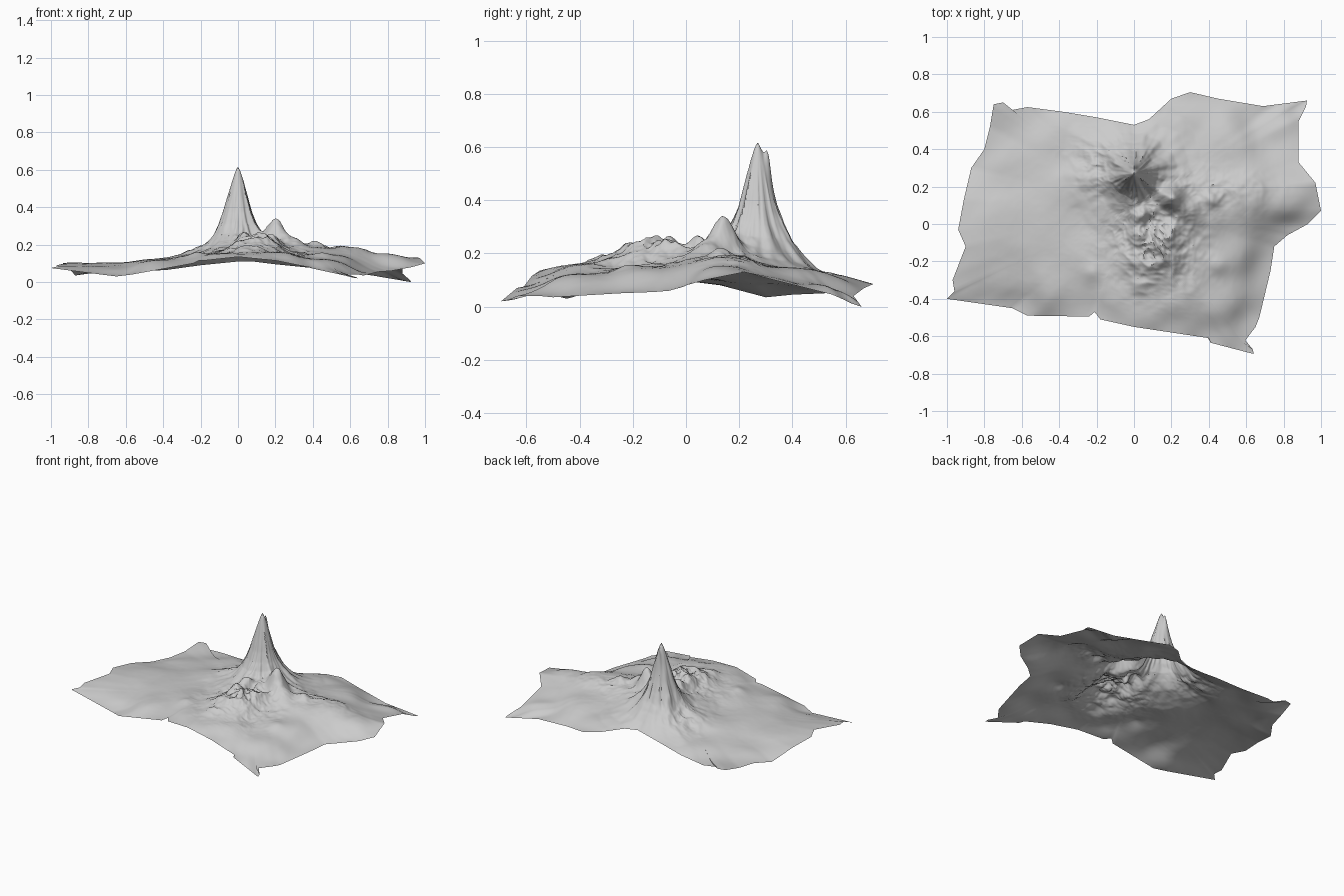
import bpy, bmesh, math
from mathutils import Vector, noise

# torn outline of the terrain sheet (x, y, z), anticlockwise from the back left
OUTLINE = [
    (-.75, .64, .075), (-.77, .52, .05), (-.80, .40, .045), (-.87, .30, .035),
    (-.91, .13, .08), (-.94, -.03, .10), (-.90, -.12, .105), (-.97, -.30, .09),
    (-.96, -.36, .085), (-1, -.40, .075), (-.65, -.45, .03), (-.57, -.49, .04),
    (-.24, -.495, .10), (-.21, -.47, .115), (-.18, -.51, .115), (0, -.55, .135),
    (.20, -.58, .115), (.40, -.61, .075), (.41, -.635, .07), (.64, -.695, .02),
    (.635, -.67, .025), (.585, -.635, .04), (.65, -.55, .04), (.67, -.50, .035),
    (.73, -.25, .05), (.75, -.12, .055), (.82, -.06, .06), (.93, 0, .08),
    (1, .07, .10), (.97, .22, .13), (.88, .33, .10), (.88, .55, .045),
    (.92, .63, .01), (.925, .66, .0), (.69, .63, .04), (.45, .67, .07),
    (.30, .705, .085), (.20, .67, .095), (.08, .56, .11), (0, .53, .11),
    (-.20, .57, .09), (-.38, .60, .065), (-.57, .625, .055), (-.65, .61, .06),
    (-.70, .65, .075)]

# broad rolling ground
GROUND = [
    (-.7, .3, .09), (-.7, 0, .105), (-.7, -.3, .085), (-.4, .4, .10), (-.4, 0, .125),
    (-.4, -.3, .12), (-.1, -.4, .16), (-.2, -.2, .15), (0, -.2, .17), (.1, 0, .17),
    (.2, -.4, .165), (.45, -.4, .125), (.5, -.15, .15), (.4, .1, .19), (.6, .15, .195),
    (.8, .12, .16), (.85, .3, .13), (.5, .4, .15), (.75, .5, .085), (.3, .55, .13),
    (0, .3, .165), (-.3, .2, .14), (-.15, .45, .13), (.05, -.48, .165)]

# minor summits and spurs: x, y, height, radius
HILLS = [
    (.20, .14, .14, .06), (.04, .04, .075, .05), (.03, -.06, .07, .05),
    (.11, -.13, .065, .08), (.18, -.05, .06, .07), (.02, -.18, .045, .07),
    (.12, -.25, .04, .08), (.28, .07, .055, .07), (.41, .13, .035, .04),
    (.20, -.18, .03, .06), (-.22, -.26, .015, .05), (.45, -.22, .015, .05),
    (.08, .02, -.05, .025), (.03, -.33, .025, .05)]

# main peak: radius, height above the ground
PEAK = Vector((0, .27))
PROFILE = [(0, .455), (.015, .425), (.03, .375), (.05, .30), (.075, .215), (.10, .155),
           (.13, .105), (.17, .068), (.22, .036), (.30, .012), (.40, 0)]
CENTRE = Vector((0, .1))
RINGS = 120


def ground(x, y):
    total = weight = 0
    for px, py, pz in GROUND + OUTLINE[::2]:
        w = 1 / ((px - x) ** 2 + (py - y) ** 2 + .012) ** 2
        total += w * pz
        weight += w
    return total / weight


def peak(x, y):
    d = Vector((x, y)) - PEAK
    r = d.length
    # radial gullies down the flanks
    a = math.atan2(d.y, d.x)
    gully = noise.noise((2.5 * math.cos(a), 2.5 * math.sin(a), r * 6))
    gully += .6 * noise.noise((6 * math.cos(a), 6 * math.sin(a), r * 10))
    r *= 1 + .14 * gully * min(1, r / .05)
    for (r0, h0), (r1, h1) in zip(PROFILE, PROFILE[1:]):
        if r < r1:
            return h0 + (h1 - h0) * (r - r0) / (r1 - r0)
    return 0


def bell(x, y, cx, cy, sx, sy):
    return math.exp(-((x - cx) / sx) ** 2 - ((y - cy) / sy) ** 2)


def relief(x, y):
    z = peak(x, y)
    # shoulder just behind the summit
    z += .07 * bell(x, y, 0, .308, .015, .014)
    for hx, hy, h, r in HILLS:
        z += h * math.exp(-((x - hx) ** 2 + (y - hy) ** 2) / (r * r))
    # craggy rock, strongest on the front massif, the peak's foot and the right spur
    rough = (bell(x, y, .12, -.12, .2, .22) + .7 * bell(x, y, -.13, .32, .15, .13)
             + .4 * bell(x, y, .45, .18, .28, .1) + .03)
    ridge = 0
    for f, amp in ((9, .5), (19, .35), (38, .15)):
        ridge += amp * (.6 - 2 * abs(noise.noise((x * f, y * f, f))))
    return z + .04 * min(rough, 1) * ridge


# resample the outline evenly
edge = []
for a, b in zip(OUTLINE, OUTLINE[1:] + OUTLINE[:1]):
    a, b = Vector(a), Vector(b)
    n = max(2, round((b - a).length / .018))
    edge += [a.lerp(b, i / n) for i in range(n)]

# rings of terrain growing from the centre out to the torn outline
bm = bmesh.new()
rings = []
lift = [p.z - ground(p.x, p.y) for p in edge]
for k in range(1, RINGS + 1):
    t = k / RINGS
    ring = []
    for p, dz in zip(edge, lift):
        q = CENTRE.lerp(p.xy, t)
        z = ground(q.x, q.y) + dz * t ** 6 + relief(q.x, q.y) * (1 - t ** 12)
        ring.append(bm.verts.new((q.x, q.y, max(z, 0))))
    rings.append(ring)
hub = bm.verts.new((CENTRE.x, CENTRE.y, ground(*CENTRE) + relief(*CENTRE)))
n = len(edge)
for i in range(n):
    j = (i + 1) % n
    bm.faces.new((hub, rings[0][i], rings[0][j]))
    for r0, r1 in zip(rings, rings[1:]):
        bm.faces.new((r0[i], r1[i], r1[j], r0[j]))

mesh = bpy.data.meshes.new("mountain_terrain")
bm.to_mesh(mesh)
bm.free()
terrain = bpy.data.objects.new("mountain_terrain", mesh)
bpy.context.collection.objects.link(terrain)
bpy.context.view_layer.objects.active = terrain
terrain.select_set(True)
bpy.ops.object.shade_smooth_by_angle(angle=math.radians(40))
